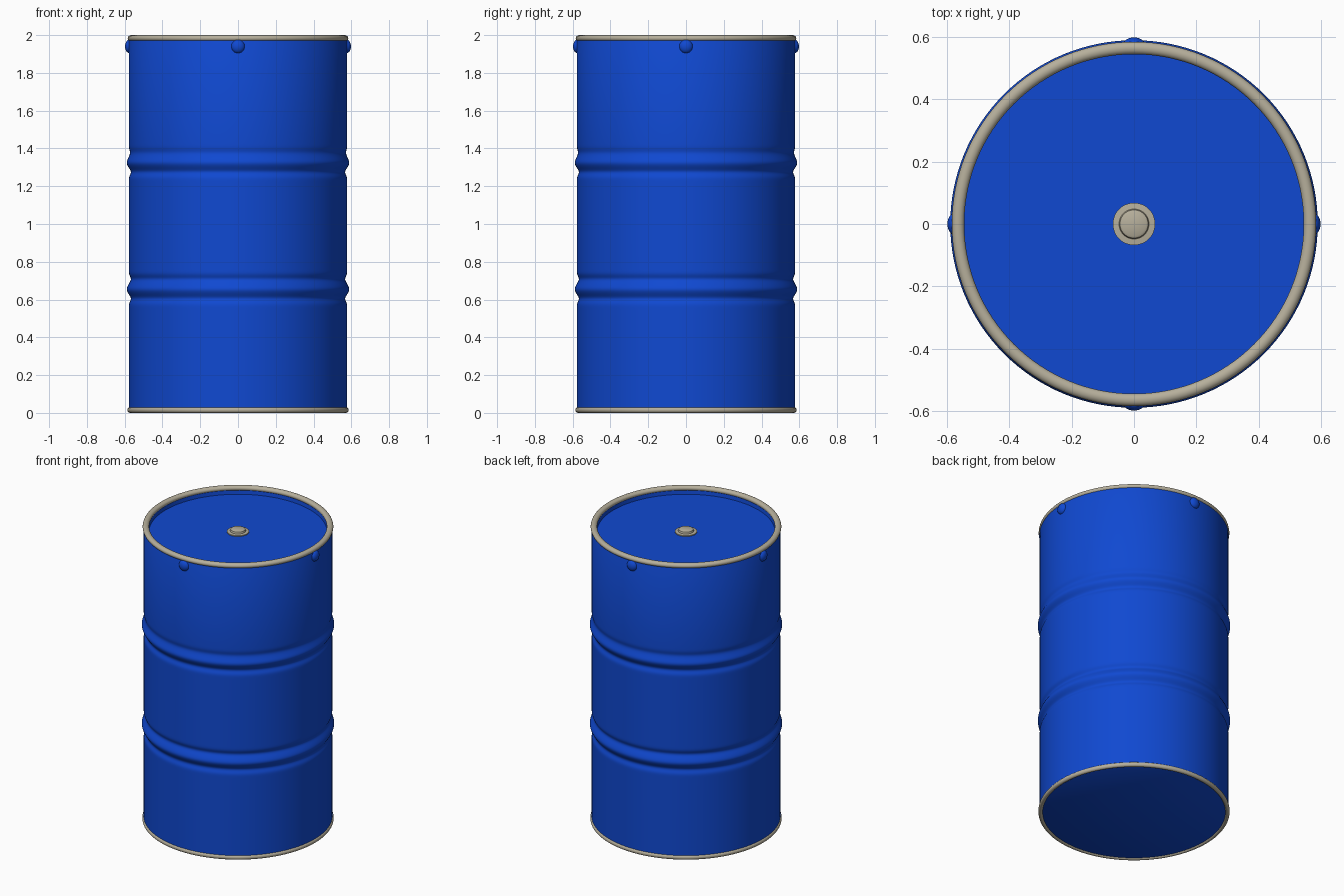
import bpy, bmesh, math

if "Cube" in bpy.data.objects:
    bpy.data.objects.remove(bpy.data.objects["Cube"])

def material(name, rgb):
    m = bpy.data.materials.new(name)
    m.diffuse_color = (*rgb, 1)
    m.use_nodes = True
    m.node_tree.nodes["Principled BSDF"].inputs["Base Color"].default_value = m.diffuse_color
    return m

BLUE = material("blue_paint", (0.005, 0.066, 0.64))
METAL = material("pale_metal", (0.47, 0.43, 0.33))

def lathe(name, profile, mat, closed=False, steps=128, angle=40):
    """Spin an (r, z) profile around the z axis."""
    bm = bmesh.new()
    rings = []
    for r, z in profile:
        if r < 1e-6:
            rings.append([bm.verts.new((0, 0, z))])
        else:
            rings.append([bm.verts.new((r * math.cos(2 * math.pi * i / steps),
                                        r * math.sin(2 * math.pi * i / steps), z))
                          for i in range(steps)])
    pairs = list(zip(rings, rings[1:]))
    if closed:
        pairs.append((rings[-1], rings[0]))
    for a, b in pairs:
        for i in range(steps):
            j = (i + 1) % steps
            quad = [a[i % len(a)], a[j % len(a)], b[j % len(b)], b[i % len(b)]]
            bm.faces.new(list(dict.fromkeys(quad)))
    bmesh.ops.recalc_face_normals(bm, faces=bm.faces)
    return finish(name, bm, mat, angle)

def finish(name, bm, mat, angle=40):
    me = bpy.data.meshes.new(name)
    bm.to_mesh(me)
    bm.free()
    me.materials.append(mat)
    ob = bpy.data.objects.new(name, me)
    bpy.context.collection.objects.link(ob)
    bpy.ops.object.select_all(action='DESELECT')
    ob.select_set(True)
    bpy.context.view_layer.objects.active = ob
    bpy.ops.object.shade_smooth_by_angle(angle=math.radians(angle))
    return ob

def oval(r, z, rr, rz, n=16):
    return [(r + rr * math.cos(2 * math.pi * k / n),
             z + rz * math.sin(2 * math.pi * k / n)) for k in range(n)]

# Drum shell: base, ribbed wall, recessed lid
R = 0.578
def wall(z):
    r = R
    for centre, upper_groove in ((0.655, 0.011), (1.325, 0.006)):
        d = z - centre
        r += 0.011 * math.exp(-(d / 0.024) ** 2)
        r -= 0.011 * math.exp(-((d + 0.05) / 0.02) ** 2)
        r -= upper_groove * math.exp(-((d - 0.053) / 0.02) ** 2)
    return r

heights = [0.015]
for c in (0.655, 1.325):
    heights += [c - 0.11 + 0.22 * k / 32 for k in range(33)]
heights += [1.97]
profile = [(0, 0.008), (0.565, 0.008)]
profile += [(wall(z), z) for z in heights]
profile += [(0.572, 1.983), (0.55, 1.983), (0.545, 1.947), (0, 1.947)]
lathe("drum_body", profile, BLUE)

# Rolled metal rims
lathe("top_rim", oval(0.564, 1.983, 0.020, 0.017), METAL, closed=True, angle=60)
lathe("bottom_rim", oval(0.572, 0.015, 0.014, 0.015), METAL, closed=True, angle=60)

# Bung cap in the lid centre
lathe("bung_cap", [(0, 1.94), (0.068, 1.94), (0.068, 1.953), (0.048, 1.955),
                   (0.045, 1.966), (0.038, 1.97), (0, 1.97)], METAL, steps=48, angle=30)

# Four rounded studs below the top rim
for k, side in enumerate(("right", "back", "left", "front")):
    bm = bmesh.new()
    bmesh.ops.create_uvsphere(bm, u_segments=24, v_segments=14, radius=1)
    bmesh.ops.scale(bm, vec=(0.024, 0.036, 0.036), verts=bm.verts)
    stud = finish("stud_" + side, bm, BLUE, 60)
    a = k * math.pi / 2
    stud.location = (0.574 * math.cos(a), 0.574 * math.sin(a), 1.94)
    stud.rotation_euler = (0, 0, a)
